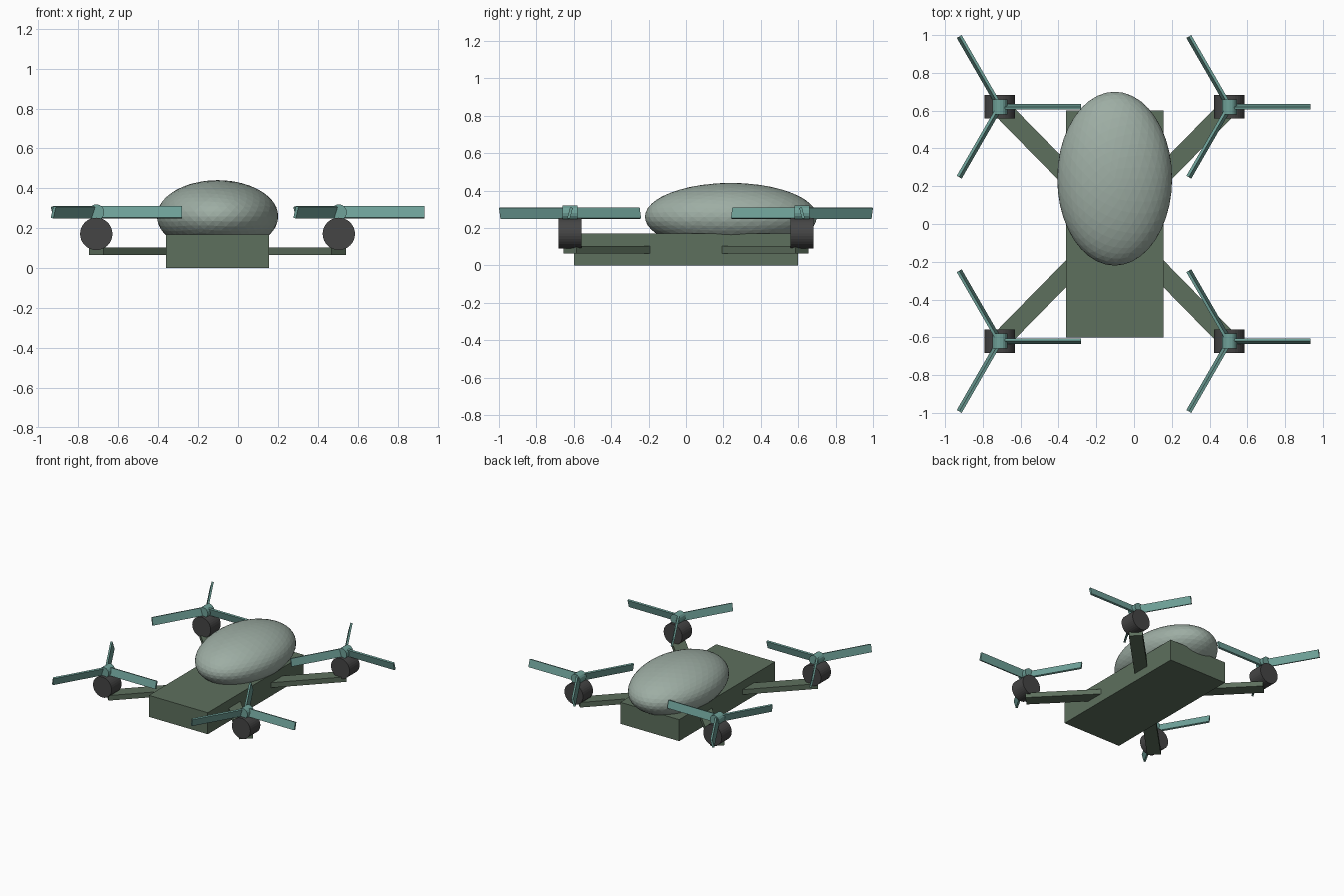
import bpy
import math
from mathutils import Matrix

if "Cube" in bpy.data.objects:
    bpy.data.objects.remove(bpy.data.objects["Cube"])

CX = -0.1025            # drone centre line
MX, MY = 0.6075, 0.62   # motor offsets from the centre
BLADE = 0.43


def material(name, rgb):
    m = bpy.data.materials.new(name)
    m.diffuse_color = (*rgb, 1)
    m.use_nodes = True
    m.node_tree.nodes["Principled BSDF"].inputs["Base Color"].default_value = m.diffuse_color
    return m


GREEN = material("frame_green", (0.11, 0.16, 0.11))
SAGE = material("canopy_sage", (0.34, 0.42, 0.37))
DARK = material("motor_grey", (0.06, 0.06, 0.06))
TEAL = material("rotor_teal", (0.16, 0.36, 0.32))


def finish(name, mat):
    ob = bpy.context.object
    ob.name = name
    ob.data.materials.append(mat)
    return ob


def box(name, size, mat, matrix):
    bpy.ops.mesh.primitive_cube_add(size=1)
    ob = finish(name, mat)
    ob.data.transform(matrix @ Matrix.Diagonal((*size, 1)))
    return ob


def cylinder_y(name, radius, length, loc, sides, mat):
    bpy.ops.mesh.primitive_cylinder_add(vertices=sides, radius=radius, depth=length,
                                        location=loc, rotation=(math.pi / 2, 0, 0))
    return finish(name, mat)


# Body slab
box("body", (0.515, 1.2, 0.17), GREEN, Matrix.Translation((CX, 0, 0.085)))

# Faceted egg-shaped canopy
bpy.ops.mesh.primitive_ico_sphere_add(subdivisions=4, radius=1, location=(CX, 0.24, 0.26))
canopy = finish("canopy", SAGE)
canopy.scale = (0.304, 0.46, 0.181)

for side, sx in (("left", -1), ("right", 1)):
    for end, sy in (("front", -1), ("back", 1)):
        tag = f"{end}_{side}"
        x, y = CX + sx * MX, sy * MY

        # Diagonal arm from the body centre to the motor
        length = math.hypot(MX, MY)
        turn = Matrix.Rotation(math.atan2(sy * MY, sx * MX), 4, 'Z')
        box(f"{tag}_arm", (length, 0.1, 0.04), GREEN,
            Matrix.Translation((CX, 0, 0.085)) @ turn @ Matrix.Translation((length / 2, 0, 0)))

        # Motor and rotor hub, both lying along y
        cylinder_y(f"{tag}_motor", 0.081, 0.125, (x, y, 0.172), 32, DARK)
        cylinder_y(f"{tag}_hub", 0.04, 0.08, (x, y, 0.28), 16, TEAL)

        # Three upright, slightly pitched blades
        pitch = Matrix.Rotation(math.radians(-15 * sy) * -1 * -1 * -1, 4, 'X')
        for i in range(3):
            spin = Matrix.Rotation(i * math.tau / 3, 4, 'Z')
            box(f"{tag}_blade_{i + 1}", (BLADE, 0.015, 0.06), TEAL,
                Matrix.Translation((x, y, 0.28)) @ spin @ pitch
                @ Matrix.Translation((BLADE / 2, 0, 0)))
